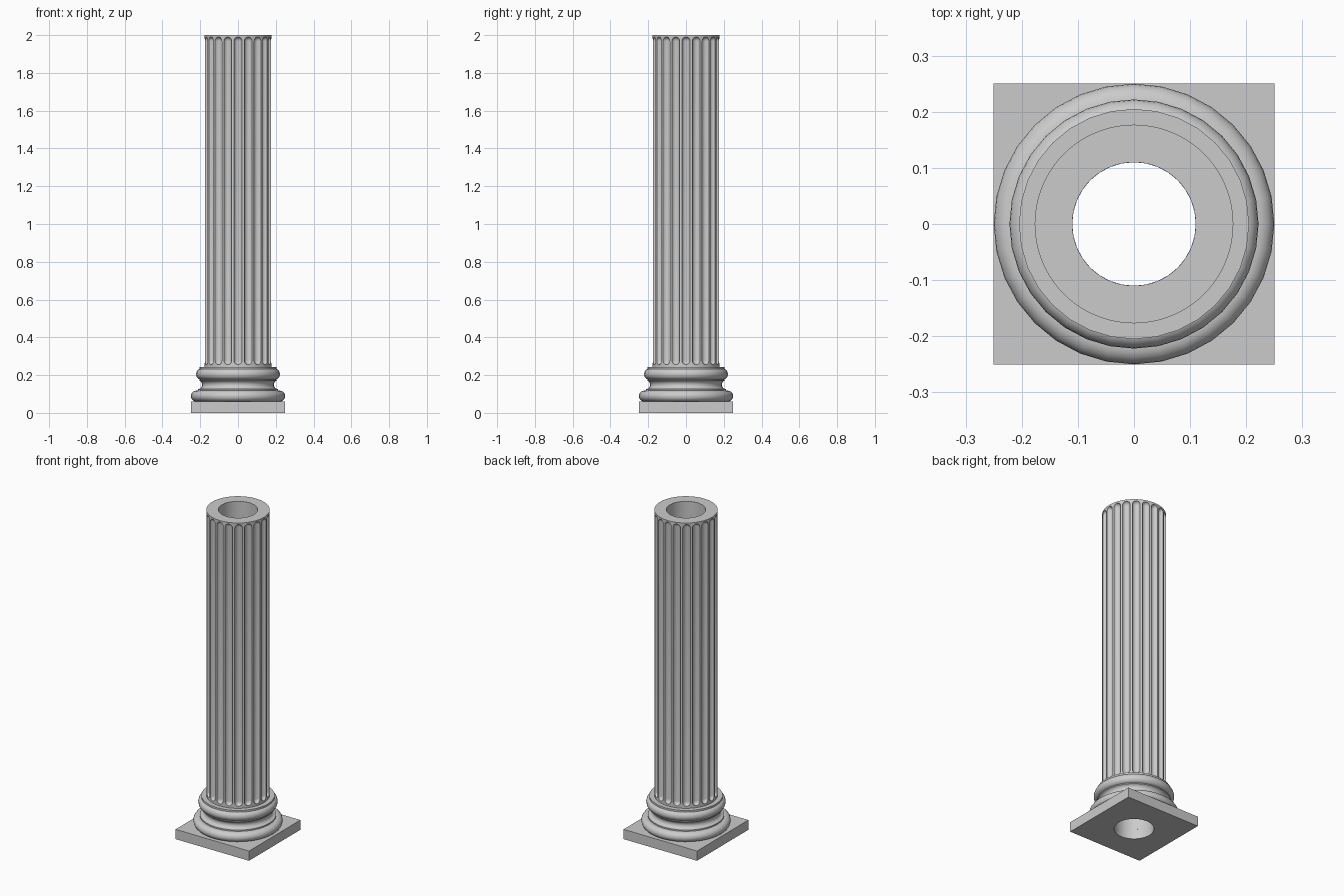
import bpy, bmesh
from math import sin, cos, pi, tau, radians
from mathutils import Matrix

cube = bpy.data.objects.get("Cube")
if cube:
    bpy.data.objects.remove(cube, do_unlink=True)

stone = bpy.data.materials.new("grey_stone")
stone.use_nodes = True
STONE = (0.6, 0.6, 0.6, 1)
stone.diffuse_color = STONE
stone.node_tree.nodes["Principled BSDF"].inputs["Base Color"].default_value = STONE

BORE = 0.11       # radius of the hole through the column
SHAFT = 0.177     # shaft radius
FLUTES = 20


def finish(name, bm, material=stone):
    bmesh.ops.recalc_face_normals(bm, faces=bm.faces)
    mesh = bpy.data.meshes.new(name)
    bm.to_mesh(mesh)
    bm.free()
    mesh.materials.append(material)
    obj = bpy.data.objects.new(name, mesh)
    bpy.context.collection.objects.link(obj)
    return obj


def lathe(bm, profile, steps, closed=True):
    """Spin a list of (radius, height) points about the z axis."""
    verts = [bm.verts.new((r, 0, z)) for r, z in profile]
    pairs = list(zip(verts, verts[1:]))
    if closed:
        pairs.append((verts[-1], verts[0]))
    edges = [bm.edges.new(p) for p in pairs]
    bmesh.ops.spin(bm, geom=verts + edges, cent=(0, 0, 0), axis=(0, 0, 1),
                   angle=tau, steps=steps, use_merge=True)
    bmesh.ops.remove_doubles(bm, verts=bm.verts, dist=1e-5)


def arc(r, z, rx, rz, start, end, n=10):
    angles = [radians(start + (end - start) * i / n) for i in range(n + 1)]
    return [(r + rx * cos(a), z + rz * sin(a)) for a in angles]


def cut(obj, cutter):
    cutter.hide_render = True
    cutter.hide_set(True)
    mod = obj.modifiers.new("cut", "BOOLEAN")
    mod.operation = "DIFFERENCE"
    mod.solver = "EXACT"
    mod.object = cutter
    bpy.context.view_layer.objects.active = obj
    bpy.ops.object.modifier_apply(modifier=mod.name)
    bpy.data.objects.remove(cutter, do_unlink=True)


def smooth(obj, angle=35):
    bpy.ops.object.select_all(action="DESELECT")
    obj.select_set(True)
    bpy.context.view_layer.objects.active = obj
    bpy.ops.object.shade_smooth_by_angle(angle=radians(angle))


# Square plinth with a round hole
bm = bmesh.new()
bmesh.ops.create_cube(bm, size=1, matrix=Matrix.Translation((0, 0, 0.03))
                      @ Matrix.Diagonal((0.5, 0.5, 0.06, 1)))
plinth = finish("plinth", bm)
bm = bmesh.new()
bmesh.ops.create_cone(bm, cap_ends=True, segments=64, radius1=BORE,
                      radius2=BORE, depth=1)
cut(plinth, finish("bore_cutter", bm))
smooth(plinth)

# Moulded base: lower torus, fillet, scotia, fillet, upper torus, top fillet
profile = [(BORE, 0.06)]
profile += arc(0.22, 0.089, 0.03, 0.029, -90, 90)
profile += [(0.213, 0.118), (0.213, 0.126)]
profile += arc(0.213, 0.149, 0.023, 0.023, 250, 110, 8)
profile += [(0.205, 0.176)]
profile += arc(0.195, 0.205, 0.027, 0.029, -90, 90)
profile += [(0.205, 0.232), (0.205, 0.243), (BORE, 0.243)]
bm = bmesh.new()
lathe(bm, profile, 32)
smooth(finish("moulded_base", bm))

# Hollow shaft
bm = bmesh.new()
lathe(bm, [(BORE, 0.243), (SHAFT, 0.243), (SHAFT, 2), (BORE, 2)], 80)
shaft = finish("fluted_shaft", bm)

# Round-ended flutes cut around the shaft
bm = bmesh.new()
R, LOW, HIGH = 0.022, 0.277, 1.968
for i in range(FLUTES):
    a = tau * i / FLUTES
    part = bmesh.new()
    capsule = arc(0, LOW, R, R, -90, 0, 5) + arc(0, HIGH, R, R, 0, 90, 5)
    lathe(part, capsule, 16, closed=False)
    bmesh.ops.translate(part, verts=part.verts,
                        vec=((SHAFT + 0.002) * cos(a), (SHAFT + 0.002) * sin(a), 0))
    bmesh.ops.recalc_face_normals(part, faces=part.faces)
    temp = bpy.data.meshes.new("flute")
    part.to_mesh(temp)
    part.free()
    bm.from_mesh(temp)
    bpy.data.meshes.remove(temp)
cut(shaft, finish("flute_cutter", bm))
smooth(shaft)
